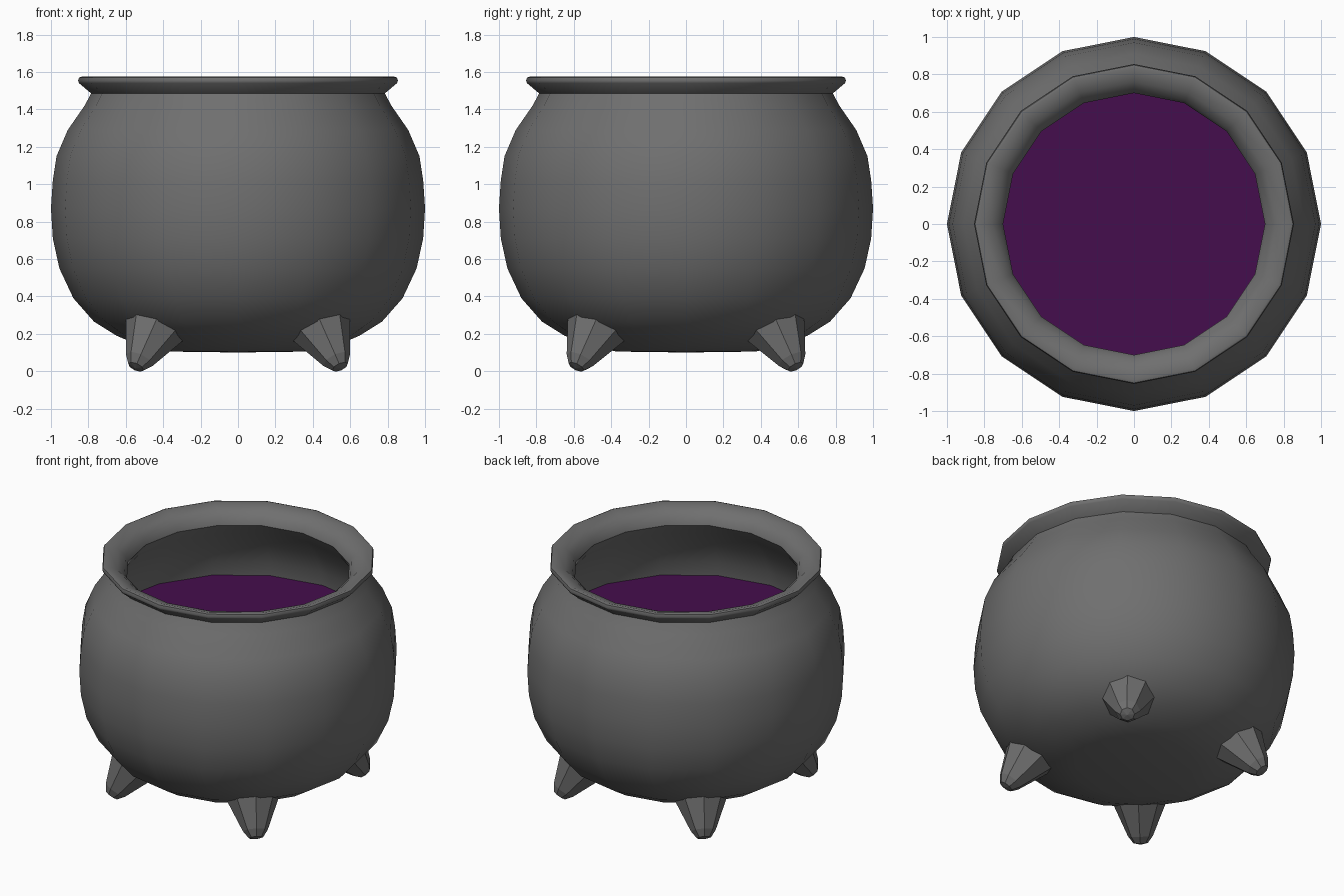
import bpy, bmesh, math
from mathutils import Vector, Matrix

if "Cube" in bpy.data.objects:
    bpy.data.objects.remove(bpy.data.objects["Cube"])

N = 16


def material(name, rgb):
    m = bpy.data.materials.new(name)
    m.diffuse_color = (*rgb, 1)
    m.use_nodes = True
    m.node_tree.nodes["Principled BSDF"].inputs["Base Color"].default_value = m.diffuse_color
    return m


iron = material("dark_iron", (0.16, 0.16, 0.16))
purple = material("purple_brew", (0.06, 0.004, 0.075))


def lathe(name, profile, mat, sides, smooth_angle=None, transform=None):
    """Revolve an (r, z) profile around z; r = 0 gives a pole."""
    bm = bmesh.new()
    rings = []
    for r, z in profile:
        if r == 0:
            rings.append([bm.verts.new((0, 0, z))] * sides)
        else:
            rings.append([bm.verts.new((r * math.cos(2 * math.pi * i / sides),
                                        r * math.sin(2 * math.pi * i / sides), z))
                          for i in range(sides)])
    for a, b in zip(rings, rings[1:]):
        for i in range(sides):
            j = (i + 1) % sides
            bm.faces.new(list(dict.fromkeys((a[i], a[j], b[j], b[i]))))
    if transform:
        bm.transform(transform)
    bmesh.ops.recalc_face_normals(bm, faces=bm.faces)
    me = bpy.data.meshes.new(name)
    bm.to_mesh(me)
    bm.free()
    me.materials.append(mat)
    ob = bpy.data.objects.new(name, me)
    bpy.context.collection.objects.link(ob)
    if smooth_angle:
        bpy.ops.object.select_all(action='DESELECT')
        ob.select_set(True)
        bpy.context.view_layer.objects.active = ob
        bpy.ops.object.shade_smooth_by_angle(angle=math.radians(smooth_angle))
    return ob


# Pot: outer wall, flared rim, then inner wall
lathe("pot", [(0, 0.10), (0.37, 0.105), (0.52, 0.135), (0.65, 0.19), (0.77, 0.265),
              (0.88, 0.39), (0.955, 0.55), (0.99, 0.71), (1.0, 0.87),
              (0.99, 1.02), (0.97, 1.15), (0.91, 1.29), (0.82, 1.42), (0.785, 1.485),
              (0.85, 1.54), (0.855, 1.553), (0.85, 1.57), (0.835, 1.575),
              (0.76, 1.55), (0.715, 1.51), (0.70, 1.47), (0.75, 1.39), (0.84, 1.27), (0.90, 1.13),
              (0.92, 1.01), (0.93, 0.87), (0.88, 0.55), (0.70, 0.30), (0.37, 0.18),
              (0, 0.17)], iron, N, 50)

# Brew surface
lathe("brew", [(0, 1.03), (0.917, 1.03)], purple, N)

# Four splayed, blunt-tipped feet
for sx in (-1, 1):
    for sy in (-1, 1):
        tip = Vector((sx * 0.54, sy * 0.58, 0.035))
        axis = Vector((-sx * 0.39, -sy * 0.42, 0.82)).normalized()
        rot = axis.to_track_quat('Z', 'Y').to_matrix().to_4x4()
        side = "left" if sx < 0 else "right"
        end = "front" if sy < 0 else "back"
        lathe(f"{end}_{side}_foot",
              [(0, -0.025), (0.045, -0.015), (0.078, 0.03), (0.172, 0.25), (0, 0.26)],
              iron, 8, None, Matrix.Translation(tip) @ rot)
